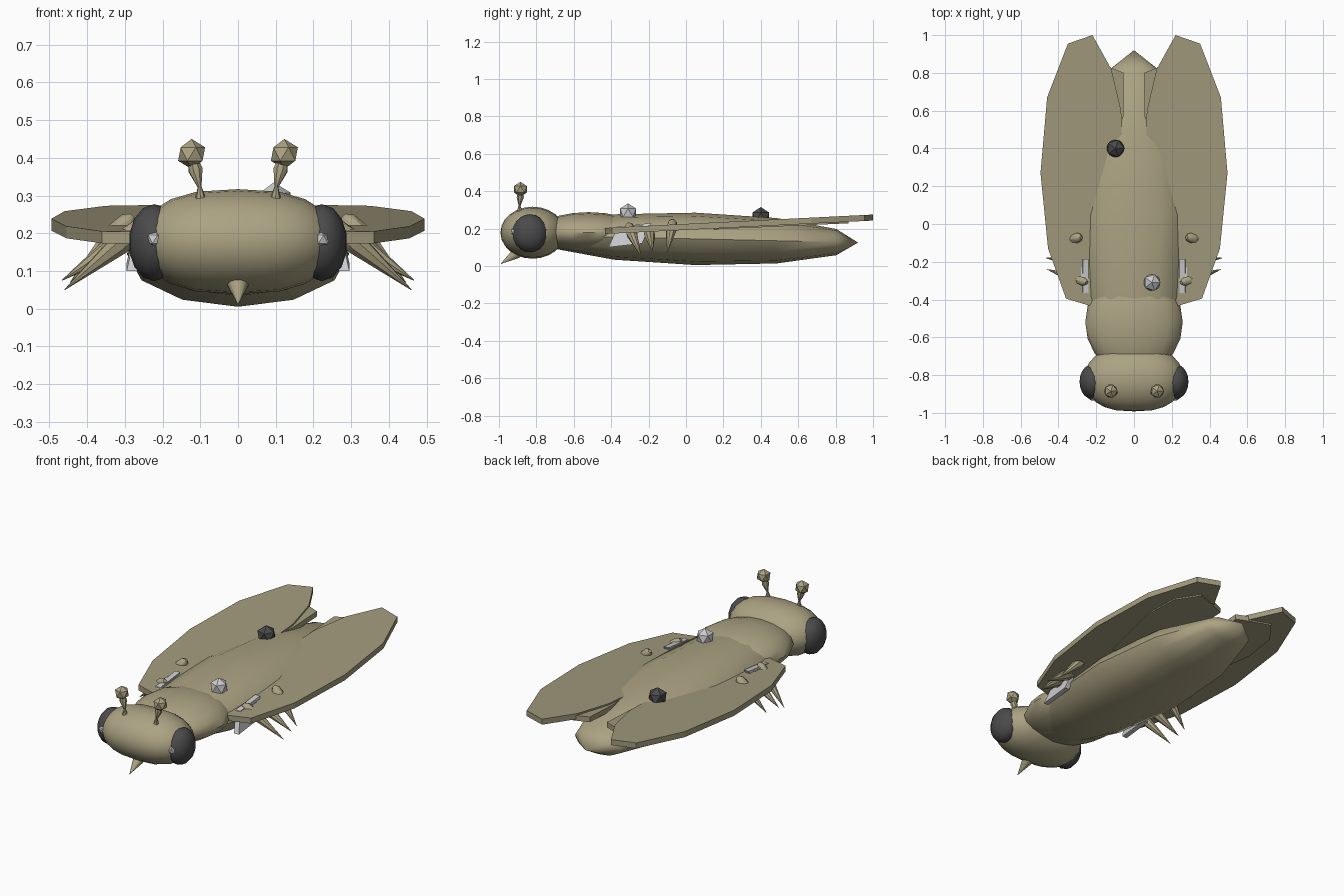
import bpy, bmesh, math
from mathutils import Vector, Matrix

if "Cube" in bpy.data.objects:
    bpy.data.objects.remove(bpy.data.objects["Cube"])


def material(name, rgb):
    m = bpy.data.materials.new(name)
    m.diffuse_color = (*rgb, 1)
    m.use_nodes = True
    m.node_tree.nodes["Principled BSDF"].inputs["Base Color"].default_value = m.diffuse_color
    return m


TAN = material("tan", (0.41, 0.365, 0.225))
WING = material("wing_tan", (0.36, 0.325, 0.205))
DARK = material("dark_grey", (0.07, 0.07, 0.072))
SILVER = material("silver", (0.6, 0.6, 0.62))


def finish(bm, name, mat, angle=None):
    bmesh.ops.recalc_face_normals(bm, faces=bm.faces[:])
    me = bpy.data.meshes.new(name)
    bm.to_mesh(me)
    bm.free()
    ob = bpy.data.objects.new(name, me)
    bpy.context.collection.objects.link(ob)
    me.materials.append(mat)
    if angle:
        bpy.ops.object.select_all(action='DESELECT')
        ob.select_set(True)
        bpy.context.view_layer.objects.active = ob
        bpy.ops.object.shade_smooth_by_angle(angle=math.radians(angle))
    return ob


def ellipsoid(name, mat, loc, size, seg, rings, angle=50, power=1.0, tilt=0.0):
    """Sphere with its poles along y; a power below 1 makes it boxier in x."""
    bm = bmesh.new()
    bmesh.ops.create_uvsphere(bm, u_segments=seg, v_segments=rings, radius=1,
                              matrix=Matrix.Rotation(math.pi / 2, 4, 'X'))
    for v in bm.verts:
        x, y, z = v.co
        x = math.copysign(abs(x) ** power, x)
        v.co = (loc[0] + x * size[0], loc[1] + y * size[1],
                loc[2] + z * size[2] + tilt * y)
    return finish(bm, name, mat, angle)


def bead(name, mat, loc, r):
    bm = bmesh.new()
    bmesh.ops.create_icosphere(bm, subdivisions=1, radius=r,
                               matrix=Matrix.Translation(loc))
    return finish(bm, name, mat)


def spindle(name, mat, start, end, profile, seg=8):
    """Lathe (distance fraction, radius) pairs along the line start-end."""
    a, b = Vector(start), Vector(end)
    q = (b - a).to_track_quat('Z', 'Y')
    bm = bmesh.new()
    rings = []
    for t, r in profile:
        c = a.lerp(b, t)
        rings.append([bm.verts.new(c + q @ Vector((r * math.cos(i * math.tau / seg),
                      r * math.sin(i * math.tau / seg), 0))) for i in range(seg)])
    for p, n in zip(rings, rings[1:]):
        for i in range(seg):
            j = (i + 1) % seg
            bm.faces.new((p[i], p[j], n[j], n[i]))
    bm.faces.new(rings[0])
    bm.faces.new(rings[-1])
    return finish(bm, name, mat, 40)


def plate(name, mat, outline, side, base, slope, thick):
    """Thin slab rising toward the back."""
    bm = bmesh.new()
    low = [bm.verts.new((side * x, y, base + slope * y - thick)) for x, y in outline]
    top = [bm.verts.new((side * x, y, base + slope * y)) for x, y in outline]
    n = len(outline)
    bm.faces.new(low)
    bm.faces.new(top)
    for i in range(n):
        j = (i + 1) % n
        bm.faces.new((low[i], low[j], top[j], top[i]))
    return finish(bm, name, mat)


# Body
ellipsoid("abdomen", TAN, (0, 0.05, 0.145), (0.295, 0.87, 0.14), 12, 6, 40, tilt=-0.02)
ellipsoid("thorax", TAN, (0, -0.52, 0.18), (0.258, 0.28, 0.108), 16, 10)
ellipsoid("head", TAN, (0, -0.82, 0.178), (0.265, 0.172, 0.139), 20, 12, power=0.75)
spindle("mouth_spike", TAN, (0, -0.88, 0.085), (0, -0.99, 0.012),
        [(0, 0.03), (0.3, 0.028), (1, 0.001)], 10)

# Back beads
bead("light_bead", SILVER, (0.095, -0.31, 0.285), 0.05)
bead("dark_bead", DARK, (-0.098, 0.40, 0.262), 0.053)

FORE = [(0.22, 1.0), (0.35, 0.955), (0.46, 0.67), (0.495, 0.27), (0.455, -0.13),
        (0.36, -0.395), (0.21, -0.44), (0.12, -0.39), (0.08, -0.1), (0.06, 0.3),
        (0.068, 0.6), (0.12, 0.82)]
HIND = [(0.055, 0.58), (0.055, 0.80), (0.13, 0.83), (0.25, 0.87), (0.34, 0.75),
        (0.36, 0.55), (0.28, 0.15), (0.12, 0.15)]
LEGS = [((0.25, -0.31, 0.225), (0.46, -0.24, 0.05)),
        ((0.27, -0.20, 0.205), (0.467, -0.18, 0.075)),
        ((0.28, -0.07, 0.245), (0.445, -0.10, 0.07))]

for s, tag in ((1, "right"), (-1, "left")):
    # Eyes with glints
    ellipsoid(f"eye_{tag}", DARK, (s * 0.222, -0.835, 0.175), (0.068, 0.092, 0.102), 14, 10)
    bead(f"eye_glint_{tag}", SILVER, (s * 0.22, -0.913, 0.184), 0.025)
    # Antennae
    spindle(f"antenna_base_{tag}", TAN, (s * 0.098, -0.89, 0.27), (s * 0.102, -0.89, 0.33),
            [(0, 0.016), (0.35, 0.015), (1, 0.003)])
    spindle(f"antenna_stalk_{tag}", TAN, (s * 0.1, -0.89, 0.315), (s * 0.117, -0.885, 0.385),
            [(0, 0.003), (0.75, 0.02), (1, 0.016)])
    bead(f"antenna_tip_{tag}", TAN, (s * 0.123, -0.885, 0.41), 0.04)
    # Wings
    plate(f"fore_wing_{tag}", WING, FORE, s, 0.225, 0.05, 0.032)
    plate(f"hind_wing_{tag}", WING, HIND, s, 0.219, 0.045, 0.03)
    # Legs
    for i, (a, b) in enumerate(LEGS):
        spindle(f"leg_{i + 1}_{tag}", TAN, (s * a[0], a[1], a[2]), (s * b[0], b[1], b[2]),
                [(0, 0.01), (0.07, 0.024), (0.3, 0.03), (1, 0.001)])
    # Silver side panel leaning against the body
    bm = bmesh.new()
    bmesh.ops.create_cube(bm, size=1)
    for v in bm.verts:
        x, y, z = v.co
        v.co = (s * (0.268 + x * 0.03 - z * 0.025), -0.30 + y * 0.18 + z * 0.05,
                0.165 + z * 0.11 + y * 0.02)
    finish(bm, f"side_panel_{tag}", SILVER)
    # Panel stud that comes through the wing
    bm = bmesh.new()
    bmesh.ops.create_cube(bm, size=1)
    for v in bm.verts:
        v.co = (s * (0.26 + v.co.x * 0.04), -0.265 + v.co.y * 0.07, 0.205 + v.co.z * 0.026)
    finish(bm, f"panel_stud_{tag}", SILVER)
